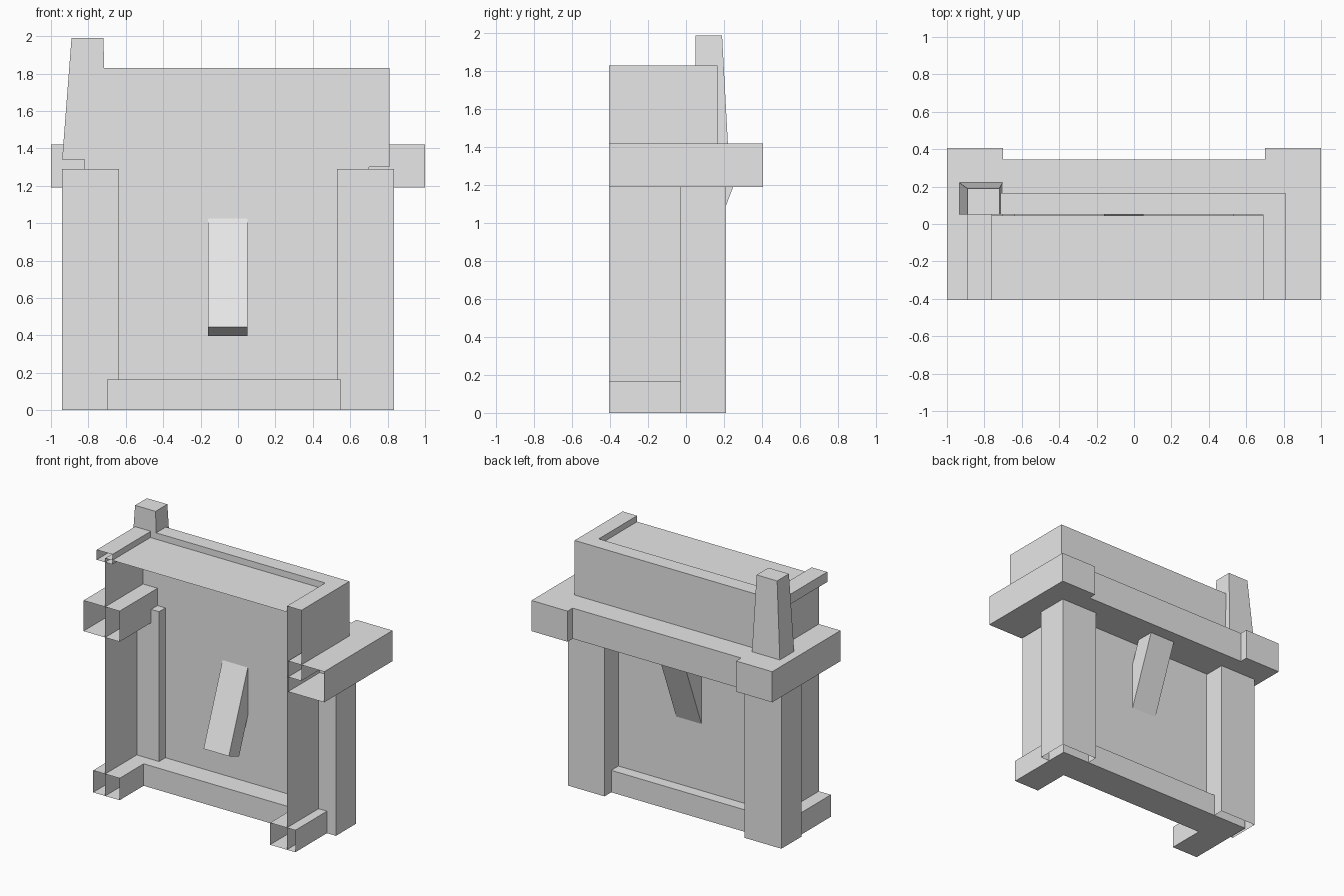
import bpy
import bmesh
from mathutils import Vector

cube = bpy.data.objects.get("Cube")
if cube:
    bpy.data.objects.remove(cube, do_unlink=True)

grey = bpy.data.materials.new("plain grey")
grey.use_nodes = True
grey.diffuse_color = (0.8, 0.8, 0.8, 1)
grey.node_tree.nodes["Principled BSDF"].inputs["Base Color"].default_value = (0.8, 0.8, 0.8, 1)

FRONT = -0.405
SIDES = {"left": (1, 0, 0), "right": (-1, 0, 0), "front": (0, -1, 0),
         "back": (0, 1, 0), "top": (0, 0, 1), "bottom": (0, 0, -1)}


def box(name, x, y, z, missing=(), shape=None):
    """Box between (min, max) pairs, with missing sides left open and an optional reshaping."""
    bm = bmesh.new()
    bmesh.ops.create_cube(bm, size=1)
    bm.normal_update()
    gone = [f for f in bm.faces
            if any(f.normal.dot(Vector(SIDES[s])) > 0.9 for s in missing)]
    bmesh.ops.delete(bm, geom=gone, context='FACES')
    for v in bm.verts:
        v.co = Vector([a + (b - a) * (c + 0.5) for (a, b), c in zip((x, y, z), v.co)])
        if shape:
            shape(v)
    mesh = bpy.data.meshes.new(name)
    bm.to_mesh(mesh)
    bm.free()
    mesh.materials.append(grey)
    obj = bpy.data.objects.new(name, mesh)
    bpy.context.collection.objects.link(obj)
    return obj


# Thin-walled shell, open at the front and below
box("wall_shell", (-0.82, 0.69), (FRONT, 0.045), (0, 1.785), ("front", "bottom"))

# Parapet around the roof
box("left_parapet", (0.69, 0.81), (FRONT, 0.05), (1.3, 1.83), ("front", "back"))
box("back_parapet", (-0.82, 0.81), (0.05, 0.165), (1.3, 1.83))
box("right_parapet", (-0.89, -0.76), (FRONT, 0.06), (1.755, 1.83), ("front",))

# Projecting band at mid height
BAND = (1.19, 1.42)
box("left_band", (0.7, 1), (FRONT, 0.405), BAND, ("front",))
box("right_band", (-1, -0.7), (FRONT, 0.405), BAND, ("front",))
box("back_band", (-0.7, 0.7), (0.05, 0.345), BAND, ("left", "right"))

# Corner pillars
for side, x in (("left", (0.53, 0.835)), ("right", (-0.94, -0.635))):
    box(side + "_pillar", x, (-0.03, 0.21), (0, 1.29), ("bottom",))

# Base course
BASE = (0, 0.165)
box("left_base", (0.55, 0.76), (FRONT, 0.13), BASE, ("front",))
box("right_base", (-0.92, -0.7), (FRONT, 0.13), BASE, ("front",))
box("back_base", (-0.7, 0.55), (-0.12, 0.13), BASE, ("left", "right"))


# Tapered corner post
def taper(v):
    if v.co.z > 1.9:
        v.co.x = -0.89 if v.co.x < -0.8 else -0.72
        v.co.y = min(v.co.y, 0.19)


box("corner_post", (-0.94, -0.7), (0.05, 0.225), (1.34, 1.99), shape=taper)

# Slanted brace passing through the back wall
brace = box("slanted_brace", (-0.16, 0.05), (0, 0.13), (0, 0.98))
brace.location = (0, -0.18, 0.445)
brace.rotation_euler.x = -0.37
